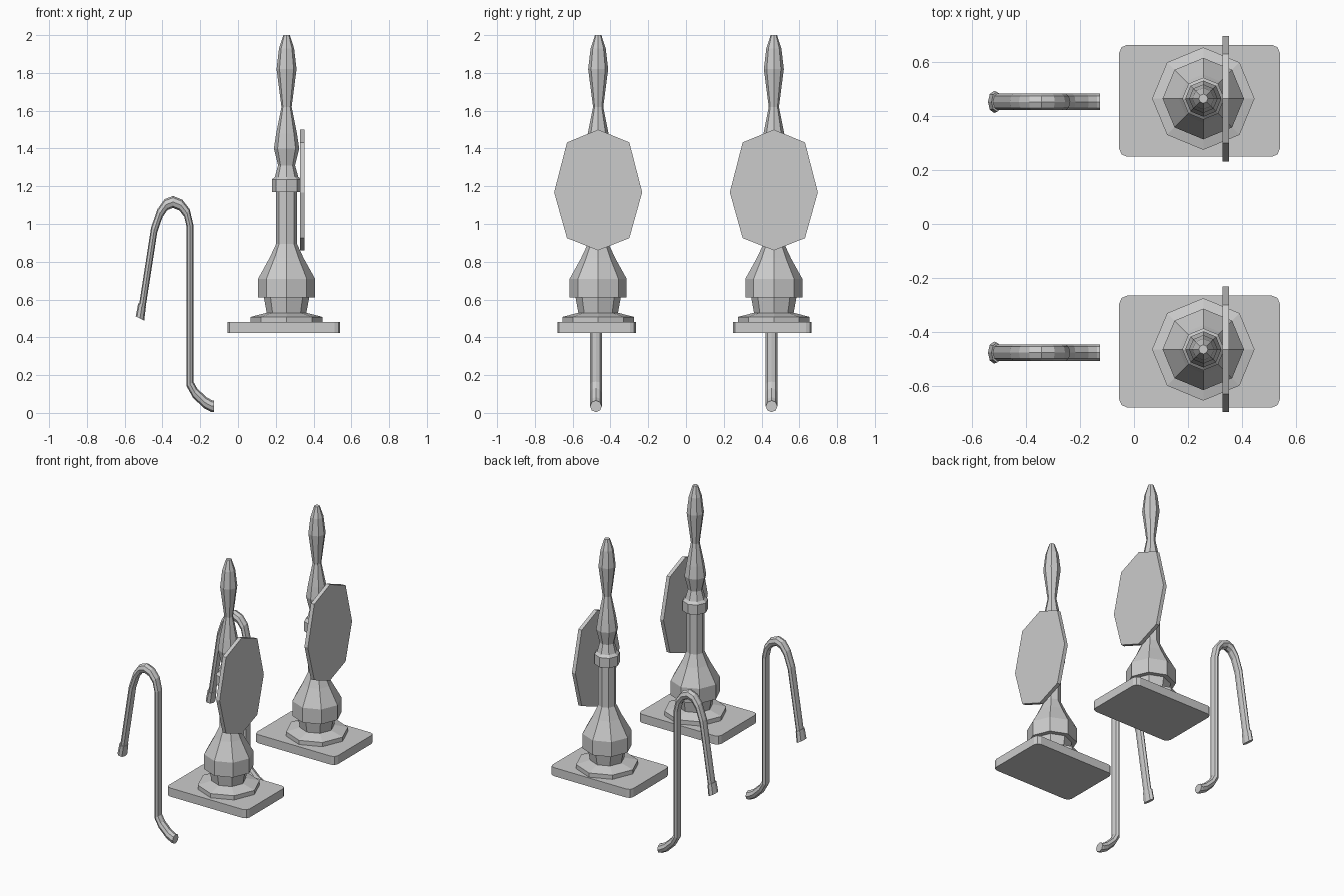
import bpy, bmesh
from math import cos, sin, pi
from mathutils import Vector, Matrix

cube = bpy.data.objects.get("Cube")
if cube:
    bpy.data.objects.remove(cube, do_unlink=True)

grey = bpy.data.materials.new("plain grey")
grey.use_nodes = True
grey.diffuse_color = (0.6, 0.6, 0.6, 1)
grey.node_tree.nodes["Principled BSDF"].inputs["Base Color"].default_value = (0.6, 0.6, 0.6, 1)


def finish(name, bm, location):
    bmesh.ops.recalc_face_normals(bm, faces=bm.faces)
    mesh = bpy.data.meshes.new(name)
    bm.to_mesh(mesh)
    bm.free()
    mesh.materials.append(grey)
    obj = bpy.data.objects.new(name, mesh)
    obj.location = location
    bpy.context.collection.objects.link(obj)
    return obj


def skin(bm, rings):
    """Join a list of equal vertex rings and cap both ends."""
    loops = [[bm.verts.new(p) for p in ring] for ring in rings]
    for a, b in zip(loops, loops[1:]):
        for i in range(len(a)):
            j = (i + 1) % len(a)
            bm.faces.new((a[i], a[j], b[j], b[i]))
    bm.faces.new(loops[0])
    bm.faces.new(loops[-1])


def circle(radius, sides=8):
    return [(radius * cos(2 * pi * i / sides), radius * sin(2 * pi * i / sides)) for i in range(sides)]


SQUASH = 0.57  # the pipes are narrower from side to side


def sweep(bm, path, radii):
    """Sweep a round section along an x-z path, then squash it in x."""
    pts = [Vector((x / SQUASH, 0, z)) for x, z in path]
    rings = []
    for i, p in enumerate(pts):
        before = (p - pts[i - 1]).normalized() if i else (pts[1] - p).normalized()
        after = (pts[i + 1] - p).normalized() if i < len(pts) - 1 else before
        tangent = (before + after).normalized()
        side = Vector((tangent.z, 0, -tangent.x)) / max(tangent.dot(before), 0.5)
        rings.append([p + side * u + Vector((0, v, 0)) for u, v in circle(radii[i])])
    skin(bm, rings)
    bmesh.ops.scale(bm, vec=(SQUASH, 1, 1), verts=bm.verts)


# Turned column: (radius, height)
COLUMN = [(0.19, 0.48), (0.19, 0.508), (0.105, 0.53), (0.12, 0.612), (0.151, 0.612),
          (0.151, 0.71), (0.09, 0.82), (0.055, 0.895), (0.055, 1.17), (0.078, 1.17),
          (0.078, 1.235), (0.062, 1.25), (0.045, 1.31), (0.067, 1.4), (0.055, 1.48),
          (0.027, 1.62), (0.053, 1.82), (0.04, 1.93), (0.017, 2.0)]
# Bent pipe, from the nozzle over the arch to the foot
PIPE = [(-0.512, 0.53), (-0.444, 0.968), (-0.413, 1.058), (-0.381, 1.103), (-0.344, 1.117),
        (-0.302, 1.1), (-0.27, 1.058), (-0.254, 0.989), (-0.254, 0.153), (-0.228, 0.106),
        (-0.175, 0.055), (-0.14, 0.036), (-0.127, 0.035)]
NOZZLE = [(-0.519, 0.5), (-0.508, 0.57)]
# Stretched octagon of the side plate: (y, z)
PLATE = [(0, 1.5), (0.165, 1.432), (0.233, 1.168), (0.165, 0.925),
         (0, 0.86), (-0.165, 0.925), (-0.233, 1.168), (-0.165, 1.432)]

for place, y in (("front", -0.465), ("back", 0.465)):
    # Base slab with rounded corners
    bm = bmesh.new()
    bmesh.ops.create_cube(bm, size=1, matrix=Matrix.Diagonal((0.596, 0.415, 0.057, 1)))
    uprights = [e for e in bm.edges if abs(e.verts[0].co.z - e.verts[1].co.z) > 0.01]
    bmesh.ops.bevel(bm, geom=uprights, offset=0.03, segments=2, profile=0.5, affect='EDGES')
    finish(place + "_base", bm, (0.243, y - 0.008, 0.4515))

    # Column
    bm = bmesh.new()
    skin(bm, [[(u, v, z) for u, v in circle(r)] for r, z in COLUMN])
    finish(place + "_column", bm, (0.257, y, 0))

    # Side plate
    bm = bmesh.new()
    skin(bm, [[(x, u, z) for u, z in PLATE] for x in (0.328, 0.353)])
    finish(place + "_side_plate", bm, (0, y, 0))

    # Bent pipe and its nozzle
    bm = bmesh.new()
    sweep(bm, PIPE, [0.031] * len(PIPE))
    finish(place + "_pipe", bm, (0, y - 0.012, 0))
    bm = bmesh.new()
    sweep(bm, NOZZLE, [0.041, 0.037])
    finish(place + "_nozzle", bm, (0, y - 0.012, 0))
